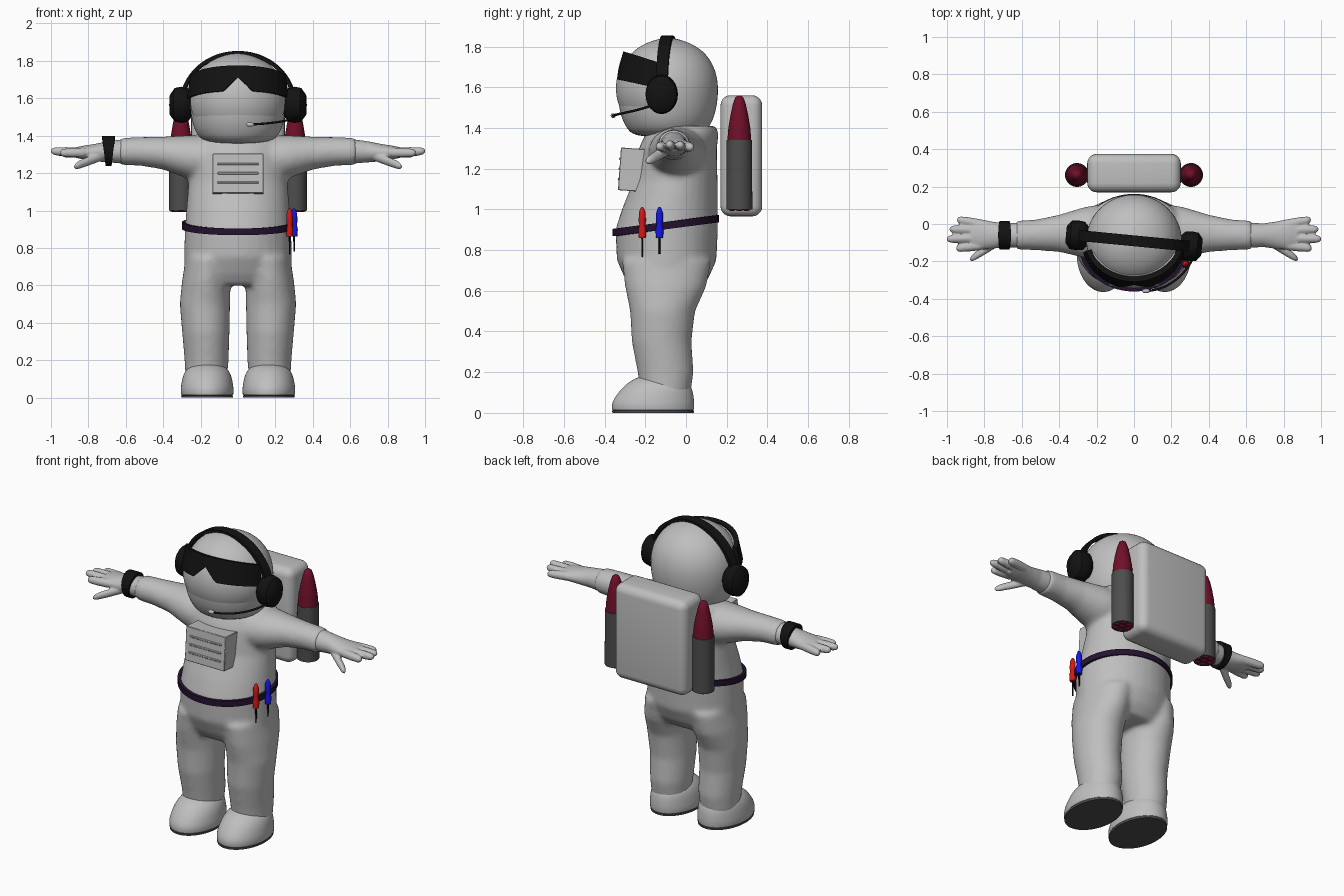
import bpy, bmesh, math
from math import sin, cos, pi, radians
from mathutils import Matrix, Vector

cube = bpy.data.objects.get("Cube")
if cube:
    bpy.data.objects.remove(cube, do_unlink=True)


def material(name, rgb):
    m = bpy.data.materials.new(name)
    m.use_nodes = True
    m.diffuse_color = (*rgb, 1)
    m.node_tree.nodes["Principled BSDF"].inputs["Base Color"].default_value = (*rgb, 1)
    return m


SUIT = material("suit_grey", (0.52, 0.52, 0.52))
STEEL = material("dark_grey", (0.075, 0.075, 0.075))
BLACK = material("black", (0.006, 0.006, 0.006))
MAROON = material("maroon", (0.16, 0.005, 0.022))
PURPLE = material("dark_purple", (0.018, 0.006, 0.028))
RED = material("red", (0.65, 0.01, 0.008))
BLUE = material("blue", (0.008, 0.008, 0.8))


def loft(bm, rings, axis="Z", side=1, n=32):
    """Closed tube of ellipses; each ring is height, centre a, centre b, radius a, radius b."""
    loops = []
    for h, ca, cb, ra, rb in rings:
        loop = []
        for i in range(n):
            a, b = ca + ra * cos(2 * pi * i / n), cb + rb * sin(2 * pi * i / n)
            p = (a * side, b, h) if axis == "Z" else (h * side, a, b)
            loop.append(bm.verts.new(p))
        loops.append(loop)
    for lo, hi in zip(loops, loops[1:]):
        for i in range(n):
            j = (i + 1) % n
            bm.faces.new((lo[i], lo[j], hi[j], hi[i]))
    bm.faces.new(loops[0])
    bm.faces.new(loops[-1])


def grid(bm, f, nu, nv):
    """Sheet of faces over u in -1..1 and v in 0..1."""
    rows = [[bm.verts.new(f(2 * i / nu - 1, j / nv)) for i in range(nu + 1)] for j in range(nv + 1)]
    for a, b in zip(rows, rows[1:]):
        for i in range(nu):
            bm.faces.new((a[i], a[i + 1], b[i + 1], b[i]))


def ball(bm, centre, size):
    bmesh.ops.create_uvsphere(bm, u_segments=20, v_segments=12, radius=1,
                              matrix=Matrix.Translation(centre) @ Matrix.Diagonal((*size, 1)))


def box(bm, centre, size):
    bmesh.ops.create_cube(bm, size=1, matrix=Matrix.Translation(centre) @ Matrix.Diagonal((*size, 1)))


def finish(name, bm, mat, mods=(), angle=40):
    """Turn the bmesh into an object, apply its modifiers and shade it."""
    bmesh.ops.recalc_face_normals(bm, faces=bm.faces)
    me = bpy.data.meshes.new(name)
    bm.to_mesh(me)
    bm.free()
    ob = bpy.data.objects.new(name, me)
    bpy.context.scene.collection.objects.link(ob)
    for kind, settings in mods:
        mod = ob.modifiers.new(kind.lower(), kind)
        for key, value in settings.items():
            setattr(mod, key, value)
    if mods:
        dg = bpy.context.evaluated_depsgraph_get()
        ob.data = bpy.data.meshes.new_from_object(ob.evaluated_get(dg))
        ob.modifiers.clear()
    ob.data.materials.clear()
    ob.data.materials.append(mat)
    bpy.ops.object.select_all(action="DESELECT")
    ob.select_set(True)
    bpy.context.view_layer.objects.active = ob
    bpy.ops.object.shade_smooth_by_angle(angle=radians(angle))
    return ob


def blend(voxel, rounds):
    return [("REMESH", dict(mode="VOXEL", voxel_size=voxel)),
            ("SMOOTH", dict(factor=0.5, iterations=rounds))]


def sheet(thickness):
    return [("SOLIDIFY", dict(thickness=thickness, offset=0))]


SUBSURF = [("SUBSURF", dict(levels=2, render_levels=2))]

# Suit: torso, legs and arms blended into one skin
bm = bmesh.new()
loft(bm, [(0.60, 0, -0.10, 0.26, 0.16), (0.66, 0, -0.095, 0.285, 0.205), (0.75, 0, -0.095, 0.288, 0.245),
          (0.90, 0, -0.095, 0.285, 0.252), (1.0, 0, -0.08, 0.277, 0.235), (1.15, 0, -0.05, 0.265, 0.205),
          (1.3, 0, -0.04, 0.265, 0.192), (1.37, 0, -0.02, 0.255, 0.18), (1.41, 0, 0, 0.22, 0.15)])
for s in (1, -1):
    loft(bm, [(0.08, 0.17, -0.10, 0.11, 0.12), (0.2, 0.168, -0.10, 0.118, 0.138), (0.35, 0.172, -0.12, 0.127, 0.147),
              (0.5, 0.177, -0.115, 0.135, 0.16), (0.62, 0.17, -0.10, 0.13, 0.2), (0.75, 0.15, -0.095, 0.13, 0.22)],
         side=s)
    loft(bm, [(0.15, -0.04, 1.275, 0.15, 0.13), (0.27, -0.045, 1.287, 0.135, 0.116), (0.4, -0.05, 1.307, 0.1, 0.088),
              (0.52, -0.058, 1.316, 0.083, 0.077), (0.635, -0.06, 1.316, 0.078, 0.073)], "X", s)
finish("suit", bm, SUIT, blend(0.013, 12))

# Gloves: palm, four fingers and thumb
bm = bmesh.new()
FINGERS = [(0.82, -0.115, 1.31, 0.95, -0.13, 1.308), (0.82, -0.075, 1.31, 1.0, -0.08, 1.318),
           (0.82, -0.032, 1.31, 0.985, -0.028, 1.315), (0.82, 0.0, 1.31, 0.945, 0.022, 1.305),
           (0.72, -0.09, 1.295, 0.875, -0.188, 1.235)]
for s in (1, -1):
    loft(bm, [(0.615, -0.06, 1.316, 0.068, 0.065), (0.69, -0.06, 1.314, 0.063, 0.057), (0.76, -0.06, 1.31, 0.073, 0.047),
              (0.83, -0.055, 1.31, 0.083, 0.036), (0.875, -0.055, 1.31, 0.072, 0.026)], "X", s)
    for x0, y0, z0, x1, y1, z1 in FINGERS:
        rings = []
        for t, r in ((0, 0.026), (0.5, 0.025), (0.85, 0.022), (0.96, 0.016), (1.01, 0.006)):
            rings.append((x0 + (x1 - x0) * t, y0 + (y1 - y0) * t, z0 + (z1 - z0) * t, r, r))
        loft(bm, rings, "X", s, 16)
finish("gloves", bm, SUIT, blend(0.006, 3))

# Boots with flat dark soles
for s, side in ((1, "left"), (-1, "right")):
    bm = bmesh.new()
    loft(bm, [(0.01, 0.165, -0.162, 0.138, 0.2), (0.014, 0.165, -0.162, 0.14, 0.202), (0.04, 0.165, -0.162, 0.143, 0.204),
              (0.07, 0.165, -0.158, 0.139, 0.198), (0.12, 0.165, -0.143, 0.13, 0.175), (0.16, 0.165, -0.132, 0.106, 0.14),
              (0.185, 0.165, -0.135, 0.06, 0.08)], side=s)
    finish(side + "_boot", bm, SUIT, SUBSURF)
    bm = bmesh.new()
    loft(bm, [(0, 0.165, -0.162, 0.138, 0.2), (0.012, 0.165, -0.162, 0.139, 0.201)], side=s, n=48)
    finish(side + "_sole", bm, STEEL)

# Helmet and the slightly raised face shield
bm = bmesh.new()
loft(bm, [(1.35, 0, -0.09, 0.17, 0.17), (1.41, 0, -0.09, 0.225, 0.21), (1.48, 0, -0.09, 0.25, 0.24),
          (1.6, 0, -0.088, 0.262, 0.252), (1.7, 0, -0.088, 0.241, 0.232), (1.78, 0, -0.088, 0.182, 0.176),
          (1.822, 0, -0.088, 0.105, 0.1), (1.842, 0, -0.088, 0.03, 0.03)])
finish("helmet", bm, SUIT, SUBSURF)


def shield(u, v):
    a = u * radians(72)
    lat = radians(-36 + 78 * v) * (1 - 0.3 * u * u)
    return 0.262 * sin(a) * cos(lat), -0.088 - 0.25 * cos(a) * cos(lat), 1.595 + 0.246 * sin(lat)


bm = bmesh.new()
grid(bm, shield, 40, 20)
finish("face_shield", bm, SUIT, sheet(0.012))


# Dark glasses with a nose notch
def glasses(u, v):
    a = u * radians(75)
    low = 1.637 - 0.04 * u * u + 0.075 * max(0, 1 - abs(u) / 0.22)
    high = 1.772 - 0.05 * u * u
    z = low + (high - low) * v
    k = (z - 1.6) / 0.17
    return (0.268 - 0.025 * k) * sin(a), -0.08 - (0.265 - 0.05 * k) * cos(a), z


bm = bmesh.new()
grid(bm, glasses, 60, 4)
finish("glasses", bm, BLACK, sheet(0.028), 30)

# Headset: band and ear cups, turned slightly sideways
turn = Matrix.Translation((0, -0.09, 0)) @ Matrix.Rotation(radians(-5.5), 4, "Z")
bm = bmesh.new()
grid(bm, lambda u, v: (0.302 * sin(u * 1.45), 0.058 * (v - 0.5), 1.565 + 0.278 * cos(u * 1.45)), 40, 1)
bm.transform(turn)
finish("headset_band", bm, BLACK, sheet(0.02))
bm = bmesh.new()
for s in (1, -1):
    loft(bm, [(0.25, 0, 1.565, 0.055, 0.065), (0.27, 0, 1.565, 0.076, 0.09), (0.305, 0, 1.565, 0.08, 0.097),
              (0.34, 0, 1.565, 0.076, 0.09), (0.365, 0, 1.565, 0.045, 0.055)], "X", s, 24)
bm.transform(turn)
finish("ear_cups", bm, BLACK)

# Microphone on a thin boom
curve = bpy.data.curves.new("microphone_boom", "CURVE")
curve.dimensions = "3D"
curve.bevel_depth = 0.006
path = curve.splines.new("NURBS")
POINTS = [(0.32, -0.17, 1.51), (0.29, -0.25, 1.48), (0.2, -0.35, 1.467), (0.07, -0.358, 1.46)]
path.points.add(len(POINTS) - 1)
for p, co in zip(path.points, POINTS):
    p.co = (*co, 1)
path.use_endpoint_u = True
curve.materials.append(BLACK)
bpy.context.scene.collection.objects.link(bpy.data.objects.new("microphone_boom", curve))
bm = bmesh.new()
ball(bm, (0.065, -0.358, 1.46), (0.022, 0.012, 0.012))
finish("microphone", bm, SUIT)

# Chest panel with shallow slats
bm = bmesh.new()
box(bm, (0, 0, 0), (0.275, 0.12, 0.21))
for z in (-0.05, 0, 0.05):
    box(bm, (0, -0.061, z), (0.22, 0.008, 0.012))
bm.transform(Matrix.Translation((0, -0.267, 1.195)) @ Matrix.Rotation(radians(-4), 4, "X"))
finish("chest_panel", bm, SUIT, [("BEVEL", dict(width=0.003, segments=1))])


# Tilted belt
def belt(u, v):
    y = -0.1 + 0.252 * sin(u * pi)
    return 0.29 * cos(u * pi), y, 0.92 + 0.135 * (y + 0.1) + 0.036 * (v - 0.5)


bm = bmesh.new()
grid(bm, belt, 64, 1)
finish("belt", bm, PURPLE, sheet(0.018))

# Screwdrivers hanging on the belt
for name, x, y, mat, tip in (("red", 0.276, -0.215, RED, 0.765), ("blue", 0.3, -0.13, BLUE, 0.78)):
    bm = bmesh.new()
    profile = [(0.86, 0.017), (0.9, 0.02), (0.925, 0.014), (0.94, 0.018), (0.985, 0.016), (1.005, 0.009), (1.012, 0.003)]
    loft(bm, [(z, x, y, r, r) for z, r in profile], n=12)
    finish(name + "_screwdriver_handle", bm, mat)
    bm = bmesh.new()
    loft(bm, [(tip, x, y, 0.004, 0.004), (0.87, x, y, 0.005, 0.005)], n=8)
    finish(name + "_screwdriver_shaft", bm, BLACK)


# Wristband, wider on the back of the hand
def wristband(u, v):
    a = u * pi
    return -0.692 + (v - 0.5) * (0.05 + 0.018 * sin(a)), -0.06 + 0.066 * cos(a), 1.318 + 0.07 * sin(a)


bm = bmesh.new()
grid(bm, wristband, 32, 1)
finish("wristband", bm, BLACK, sheet(0.02))

# Backpack
bm = bmesh.new()
box(bm, (0, 0.272, 1.263), (0.5, 0.205, 0.595))
finish("backpack", bm, SUIT, [("BEVEL", dict(width=0.05, segments=5))], 50)

# Boosters: casing, nose cone and nozzles
for s, side in ((1, "left"), (-1, "right")):
    x, y = 0.305 * s, 0.262
    bm = bmesh.new()
    loft(bm, [(1.0, x, y, 0.064, 0.064), (1.34, x, y, 0.062, 0.062)])
    finish(side + "_booster_casing", bm, STEEL)
    bm = bmesh.new()
    profile = [(1.335, 0.059), (1.4, 0.054), (1.46, 0.044), (1.52, 0.031), (1.55, 0.02), (1.56, 0.006)]
    loft(bm, [(z, x, y, r, r) for z, r in profile])
    finish(side + "_booster_nose", bm, MAROON)
    bm = bmesh.new()
    for i in range(6):
        ball(bm, (x + 0.041 * cos(i * pi / 3), y + 0.041 * sin(i * pi / 3), 1.0), (0.018, 0.018, 0.008))
    ball(bm, (x, y, 1.0), (0.02, 0.02, 0.008))
    finish(side + "_booster_nozzles", bm, MAROON)
